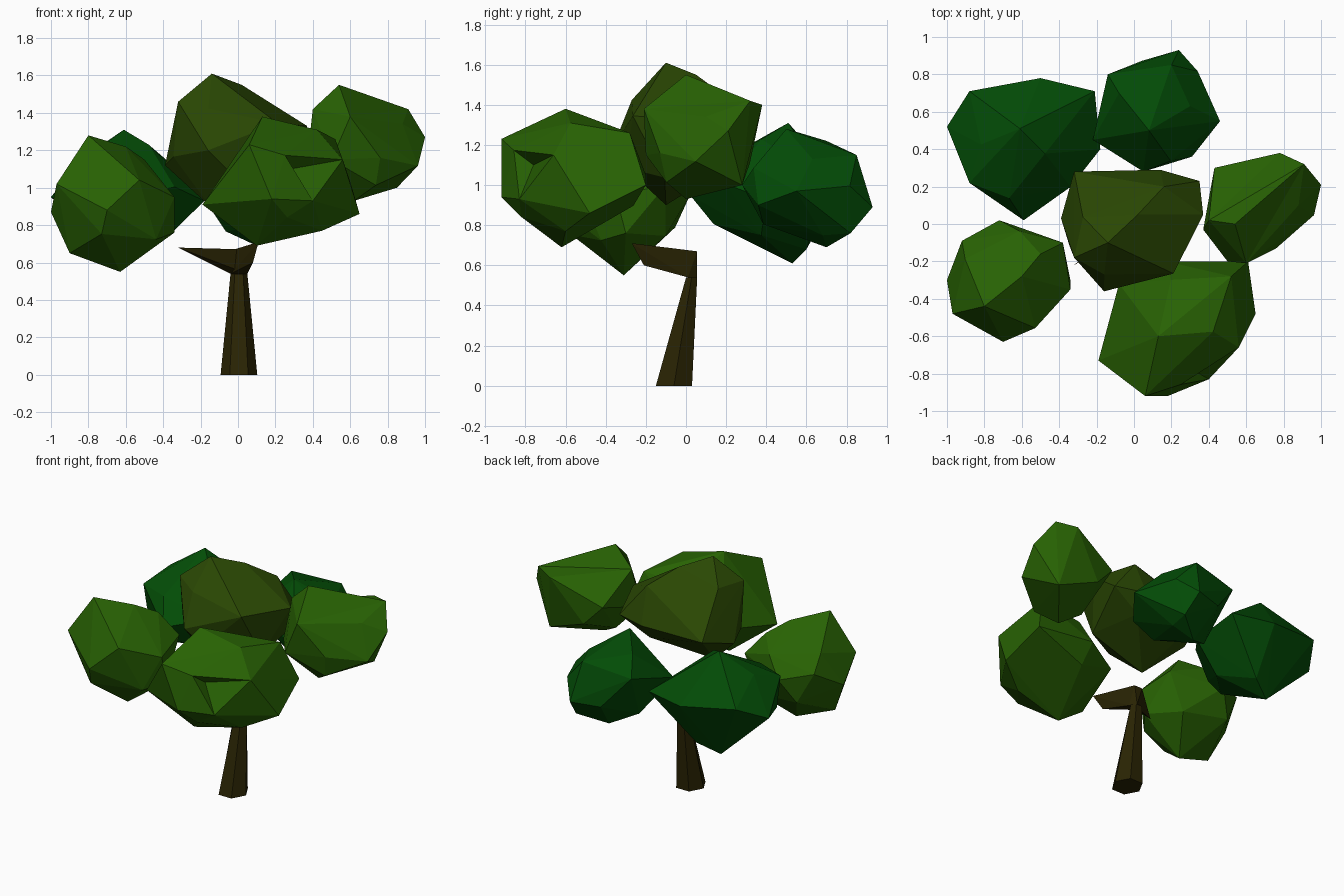
import bpy
import bmesh
import math
from mathutils import Vector, Matrix

cube = bpy.data.objects.get("Cube")
if cube:
    bpy.data.objects.remove(cube, do_unlink=True)


def make_material(name, rgb):
    mat = bpy.data.materials.new(name)
    mat.use_nodes = True
    color = (*rgb, 1)
    mat.diffuse_color = color
    shader = mat.node_tree.nodes["Principled BSDF"]
    shader.inputs["Base Color"].default_value = color
    shader.inputs["Roughness"].default_value = 0.9
    return mat


leaf_green = make_material("leaf green", (0.021, 0.122, 0.001))
deep_green = make_material("deep green", (0.001, 0.074, 0.002))
olive_green = make_material("olive green", (0.023, 0.064, 0.001))
bark_brown = make_material("bark brown", (0.022, 0.017, 0.001))


def add_object(name, bm, material):
    bmesh.ops.recalc_face_normals(bm, faces=bm.faces[:])
    mesh = bpy.data.meshes.new(name)
    bm.to_mesh(mesh)
    bm.free()
    mesh.materials.append(material)
    obj = bpy.data.objects.new(name, mesh)
    bpy.context.scene.collection.objects.link(obj)
    return obj


def skin(points):
    """Wrap points in a faceted convex skin."""
    bm = bmesh.new()
    for point in points:
        bm.verts.new(point)
    result = bmesh.ops.convex_hull(bm, input=bm.verts[:])
    inner = {g for g in result["geom_interior"] + result["geom_unused"]
             if isinstance(g, bmesh.types.BMVert)}
    bmesh.ops.delete(bm, geom=list(inner), context='VERTS')
    return bm


def leaf_clump(name, material, corners, turn, fullness, pulls=()):
    """Faceted clump: a squashed icosphere core pulled out to a few corners."""
    corners = [Vector(c) for c in corners]
    low = [min(axis) for axis in zip(*corners)]
    high = [max(axis) for axis in zip(*corners)]
    center = [(a + b) / 2 for a, b in zip(low, high)]
    half = [(b - a) / 2 * fullness for a, b in zip(low, high)]
    core = bmesh.new()
    bmesh.ops.create_icosphere(
        core, subdivisions=1, radius=1,
        matrix=Matrix.Translation(center) @ Matrix.Diagonal((*half, 1))
        @ Matrix.Rotation(turn, 4, (1, 2, 3)))
    # Core points that crowd a corner give way to it
    points = corners + [v.co.copy() for v in core.verts
                        if min((v.co - c).length for c in corners) > 0.14]
    core.free()
    bm = skin(points)
    # Hollows and peaks: the nearest facet is pulled to a point
    for pull in map(Vector, pulls):
        face = min(bm.faces,
                   key=lambda f: (f.calc_center_median() - pull).length)
        tip = bmesh.ops.poke(bm, faces=[face])["verts"][0]
        tip.co = pull
    return add_object(name, bm, material)


# Trunk: tapered six-sided post leaning backwards
bm = bmesh.new()
rings = []
for y, z, rx, ry in ((-0.06, 0, 0.098, 0.104), (0.028, 0.54, 0.045, 0.032)):
    rings.append([bm.verts.new((0.005 + rx * math.cos(i * math.pi / 3),
                                y + ry * math.sin(i * math.pi / 3), z))
                  for i in range(6)])
base, neck = rings
for i in range(6):
    j = (i + 1) % 6
    bm.faces.new((base[i], base[j], neck[j], neck[i]))
bm.faces.new(base)
bm.faces.new(neck)
add_object("trunk", bm, bark_brown)

# Fork: two pointed stubs reaching forward from the neck
fork_root = [(-0.04, 0.01, 0.54), (0.05, 0.01, 0.54), (0.02, 0.055, 0.54),
             (0.04, 0.055, 0.67), (-0.02, 0.055, 0.67)]
for name, tips in (("right_branch", [(-0.32, -0.22, 0.68)]),
                   ("left_branch", [(0.11, -0.27, 0.71),
                                    (0.08, -0.21, 0.6)])):
    add_object(name, skin(fork_root + tips), bark_brown)

# Crown: six clumps
leaf_clump("top_clump", olive_green, [
    (-0.14, -0.1, 1.61), (0.02, 0.05, 1.55), (0.37, 0.05, 1.33),
    (0.35, 0.23, 1.2), (-0.32, 0.28, 1.2), (0.16, 0.2, 1.44),
    (-0.32, -0.18, 1.46), (-0.16, -0.36, 1.2), (-0.39, 0.03, 1.12),
    (0.14, 0.29, 1.2), (-0.15, -0.1, 0.9)], 0.4, 0.95)
leaf_clump("front_clump", leaf_green, [
    (0.13, -0.6, 1.38), (0.52, -0.28, 1.26), (0.06, -0.92, 1.23),
    (0.18, -0.92, 0.94), (0.56, -0.66, 1.15), (0.65, -0.48, 0.86),
    (0.61, -0.2, 1), (0.17, -0.2, 1.05), (-0.19, -0.73, 0.91),
    (0.4, -0.83, 0.93), (-0.08, -0.32, 1), (0.1, -0.62, 0.69),
    (0.45, -0.6, 0.77)], 0.9, 0.92, [(0.28, -0.76, 1.1)])
leaf_clump("right_front_clump", leaf_green, [
    (-0.8, -0.44, 1.28), (-0.63, -0.31, 0.55), (-1, -0.3, 0.87),
    (-0.34, -0.35, 0.95), (-0.38, -0.1, 1), (-0.72, 0.02, 0.95),
    (-0.7, -0.63, 0.88), (-0.9, -0.35, 0.65), (-0.34, -0.3, 0.76),
    (-0.6, -0.28, 1.22), (-0.5, -0.16, 1.15), (-0.97, -0.48, 1.02),
    (-0.92, -0.09, 1)], 0.2, 0.95)
leaf_clump("left_clump", leaf_green, [
    (0.4, 0.02, 1.42), (0.6, -0.21, 1.38), (0.43, 0.3, 1.25),
    (0.78, 0.38, 1.4), (0.91, 0.32, 1.42), (1, 0.21, 1.27),
    (0.5, -0.2, 1.15), (0.37, -0.03, 1.15), (0.62, 0, 0.93),
    (0.85, 0.28, 1), (0.76, -0.13, 1.16)], 1.3, 0.92, [(0.54, 0, 1.55)])
leaf_clump("right_back_clump", deep_green, [
    (-0.61, 0.51, 1.31), (-0.64, 0.53, 0.61), (-1, 0.52, 0.95),
    (-0.88, 0.71, 1.05), (-0.5, 0.78, 1), (-0.21, 0.71, 1),
    (-0.18, 0.4, 0.93), (-0.59, 0.02, 0.95), (-0.88, 0.22, 1.1),
    (-0.5, 0.6, 0.68)], 0.6, 0.82)
leaf_clump("back_clump", deep_green, [
    (0.24, 0.93, 0.89), (0.2, 0.85, 1.15), (-0.14, 0.8, 1.1),
    (0.46, 0.55, 0.97), (0.31, 0.36, 0.9), (-0.22, 0.45, 1),
    (0.08, 0.5, 1.28), (-0.08, 0.7, 1.22), (0.3, 0.63, 1.13),
    (0.1, 0.7, 0.69), (0.27, 0.82, 0.76), (0.05, 0.28, 1)], 1.1, 0.92)
